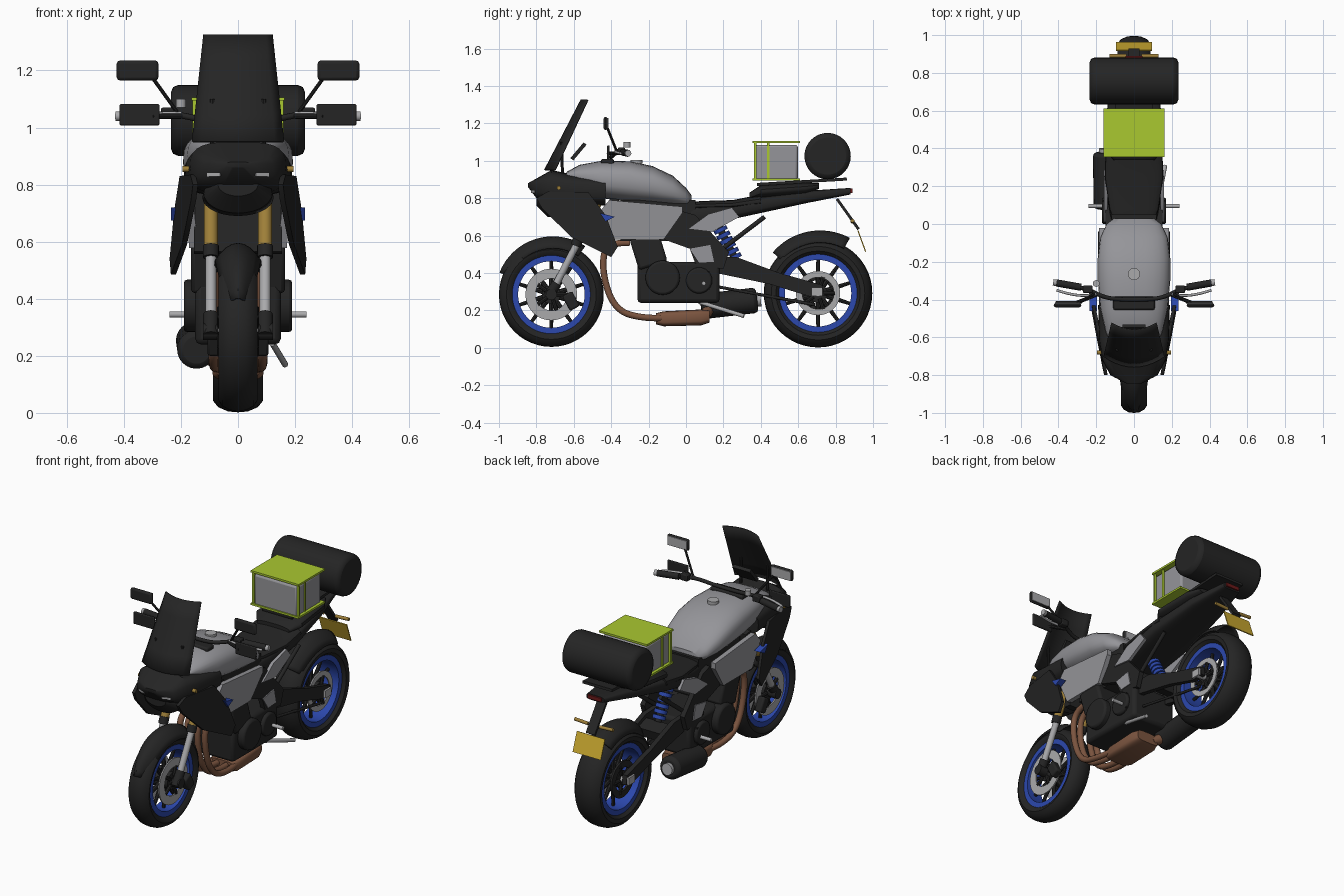
import bpy, bmesh
from math import pi, sin, cos, radians, copysign
from mathutils import Vector, Matrix

if "Cube" in bpy.data.objects:
    bpy.data.objects.remove(bpy.data.objects["Cube"])

def material(name, *rgb):
    m = bpy.data.materials.new(name)
    m.use_nodes = True
    m.diffuse_color = (*rgb, 1)
    m.node_tree.nodes["Principled BSDF"].inputs["Base Color"].default_value = (*rgb, 1)
    return m

BLACK = material("black", .018, .018, .018)
SILVER = material("silver paint", .3, .3, .32)
METAL = material("light metal", .4, .4, .41)
BLUE = material("blue", .025, .065, .42)
BROWN = material("copper brown", .2, .09, .05)
LIME = material("lime", .4, .58, .03)
YELLOW = material("plate yellow", .6, .4, .03)
GOLD = material("gold", .34, .21, .04)
RED = material("tail red", .15, .01, .01)

def finish(bm, name, mat, thick=0, bevel=0):
    bmesh.ops.recalc_face_normals(bm, faces=bm.faces)
    me = bpy.data.meshes.new(name)
    bm.to_mesh(me)
    bm.free()
    me.materials.append(mat)
    me.shade_smooth()
    me.set_sharp_from_angle(angle=radians(35))
    ob = bpy.data.objects.new(name, me)
    bpy.context.collection.objects.link(ob)
    if thick:
        mod = ob.modifiers.new("thickness", "SOLIDIFY")
        mod.thickness, mod.offset = thick, 0
    if bevel:
        mod = ob.modifiers.new("soft edges", "BEVEL")
        mod.width, mod.segments = bevel, 2
    return ob

def box(name, at, size, mat, tilt=0, bevel=0, turn=0):
    bm = bmesh.new()
    m = Matrix.Translation(at) @ Matrix.Rotation(turn, 4, 'Z') @ Matrix.Rotation(tilt, 4, 'X')
    bmesh.ops.create_cube(bm, size=1, matrix=m @ Matrix.Diagonal((*size, 1)))
    return finish(bm, name, mat, bevel=bevel)

def rod(name, a, b, r, mat, r2=None, n=16, bevel=0):
    a, b = Vector(a), Vector(b)
    m = Matrix.Translation((a + b) / 2) @ (b - a).to_track_quat('Z', 'Y').to_matrix().to_4x4()
    bm = bmesh.new()
    bmesh.ops.create_cone(bm, cap_ends=True, segments=n, radius1=r, radius2=r2 or r,
                          depth=(b - a).length, matrix=m)
    return finish(bm, name, mat, bevel=bevel)

def skin(bm, rings, wrap=True, caps=False):
    """Join equal rows of points with quads."""
    rows = [[bm.verts.new(p) for p in r] for r in rings]
    n = len(rows[0])
    for a, b in zip(rows, rows[1:]):
        for i in range(n if wrap else n - 1):
            j = (i + 1) % n
            bm.faces.new((a[i], a[j], b[j], b[i]))
    if caps:
        bm.faces.new(rows[0])
        bm.faces.new(rows[-1])

def loft(name, stations, mat, power=2.6, n=28):
    """Rounded body along y; each station is y, low z, high z, half width."""
    def pw(v):
        return copysign(abs(v) ** (2 / power), v)
    bm = bmesh.new()
    skin(bm, [[(w * pw(cos(2 * pi * i / n)), y, (lo + hi) / 2 + (hi - lo) / 2 * pw(sin(2 * pi * i / n)))
               for i in range(n)] for y, lo, hi, w in stations], caps=True)
    return finish(bm, name, mat)

def lathe(name, at, profile, mat, n=48):
    """Closed ring about the x axis from x, radius pairs."""
    bm = bmesh.new()
    rings = [[(at[0] + x, at[1] + r * cos(2 * pi * k / n), at[2] + r * sin(2 * pi * k / n))
              for x, r in profile] for k in range(n + 1)]
    skin(bm, rings)
    bmesh.ops.remove_doubles(bm, verts=bm.verts, dist=1e-5)
    return finish(bm, name, mat)

def ring(name, at, hw, r0, r1, mat):
    return lathe(name, at, [(-hw, r0), (-hw, r1), (hw, r1), (hw, r0)], mat)

def plate(name, pts, xf, t, mat, sides=(1, -1)):
    """Flat side panel from a y, z outline, on both sides."""
    for s in sides:
        bm = bmesh.new()
        skin(bm, [[(s * (xf(y, z) - d), y, z) for y, z in pts] for d in (0, t)], caps=True)
        finish(bm, name + ("_left" if s > 0 else "_right"), mat)

def tube(name, pts, r, mat):
    cu = bpy.data.curves.new(name, 'CURVE')
    cu.dimensions, cu.bevel_depth, cu.bevel_resolution, cu.use_fill_caps = '3D', r, 3, True
    sp = cu.splines.new('NURBS')
    sp.points.add(len(pts) - 1)
    sp.use_endpoint_u, sp.order_u = True, 3
    for p, q in zip(sp.points, pts):
        p.co = (*q, 1)
    cu.materials.append(mat)
    ob = bpy.data.objects.new(name, cu)
    bpy.context.collection.objects.link(ob)

def fender(name, at, r, a0, a1, hw, tip):
    bm = bmesh.new()
    rows = []
    for k in range(17):
        t = k / 16
        a = radians(a0 + (a1 - a0) * t)
        w = hw * (1 - tip * t ** 3)
        rows.append([(w * u / 4, at[1] + q * cos(a), at[2] + q * sin(a))
                     for u in range(-4, 5) for q in [r - .015 * t - .06 * (u / 4) ** 2]])
    skin(bm, rows, wrap=False)
    finish(bm, name, BLACK, thick=.008)

# Wheels
FRONT, REAR = (0, -.72, .285), (0, .706, .292)
for tag, c, R, w in (("front", FRONT, .28, .069), ("rear", REAR, .29, .087)):
    half = [(.7, .205), (.95, .225), (1, R - .04), (.8, R - .018), (.4, R - .003)]
    prof = [(x * w, r) for x, r in half] + [(0, R)] + [(-x * w, r) for x, r in half[::-1]]
    lathe(tag + "_tyre", c, prof, BLACK)
    ring(tag + "_rim", c, w * .75, .178, .212, BLUE)
    rod(tag + "_hub", (-.06, c[1], c[2]), (.06, c[1], c[2]), .05, BLACK, n=24)
    rod(tag + "_axle", (-.12, c[1], c[2]), (.12, c[1], c[2]), .018, METAL)
    for k in range(10):
        a = 2 * pi * (k + .5) / 10
        d = Vector((0, cos(a), sin(a)))
        rod(f"{tag}_spoke_{k}", Vector(c) + d * .04, Vector(c) + d * .185, .014, BLACK, r2=.009, n=8)
    for s in (1, -1):
        at = (s * .062, c[1], c[2])
        if tag == "front" or s > 0:
            ring(tag + "_disc", at, .004, .085, .138 if tag == "front" else .118, METAL)
        else:
            ring("sprocket", at, .006, .07, .11, BLACK)
        for k in range(5):
            a = 2 * pi * k / 5
            d = Vector((0, cos(a), sin(a)))
            rod(f"{tag}_carrier_{k}", Vector(at) + d * .03, Vector(at) + d * .09, .011, BLACK, n=8)
fender("front_fender", FRONT, .312, 55, 157, .08, .55)
fender("rear_fender", REAR, .337, 60, 138, .085, .2)

# Fork legs, calipers and rear arm
for s in (1, -1):
    x = s * .095
    rod("fork_lower", (x, -.70, .33), (x, -.58, .56), .019, METAL)
    rod("fork_collar", (x, -.59, .545), (x, -.575, .585), .028, BLACK)
    rod("fork_upper", (x, -.578, .575), (x, -.42, .88), .025, GOLD)
    rod("fork_foot", (x, -.74, .27), (x, -.69, .345), .027, BLACK)
    box("front_caliper", (s * .085, -.615, .25), (.045, .06, .09), BLACK, tilt=.5, bevel=.01)
    rod("front_axle_cap", (s * .07, -.72, .285), (s * .122, -.72, .285), .03, BLACK)
    rod("subframe_strut", (s * .11, .13, .48), (s * .12, .42, .7), .012, BLACK)
    box("rear_axle_block", (s * .118, .70, .3), (.012, .06, .045), METAL)
arm = [(.12, .49), (.27, .485), (.5, .40), (.73, .335), (.74, .28), (.66, .275), (.45, .34), (.16, .40)]
plate("swingarm", arm, lambda y, z: .112, .03, BLACK)
box("swingarm_bridge", (0, .3, .42), (.2, .09, .06), BLACK, tilt=-.3)
rod("chain", (.08, .15, .33), (.08, .69, .23), .008, BLACK)
rod("shock_core", (0, .17, .66), (0, .27, .46), .02, BLACK)
for k in range(6):
    c = Vector((0, .185, .63)).lerp(Vector((0, .26, .485)), k / 5)
    rod(f"shock_coil_{k}", c + Vector((0, -.005, .01)), c + Vector((0, .005, -.01)), .038, BLUE)

# Engine and frame
box("engine_block", (0, -.04, .35), (.3, .44, .22), BLACK, bevel=.02)
box("cylinder_head", (0, -.2, .52), (.33, .16, .17), BLACK, tilt=.3, bevel=.015)
box("radiator", (0, -.4, .68), (.31, .05, .24), BLACK, tilt=-.15)
box("airbox", (0, -.15, .68), (.24, .4, .22), BLACK)
for s in (1, -1):
    rod("engine_cover", (s * .12, -.125, .375), (s * .19, -.125, .375), .092, BLACK, n=28, bevel=.012)
    rod("gear_cover", (s * .12, .07, .36), (s * .17, .07, .36), .07, BLACK, n=24, bevel=.01)
    rod("footpeg", (s * .14, .095, .345), (s * .24, .095, .345), .011, METAL)
    box("footpeg_bracket", (s * .155, .1, .36), (.02, .05, .1), BLACK)
strut = [(-.12, .58), (-.02, .73), (.05, .71), (.23, .51), (.2, .42), (.05, .45), (.02, .53)]
plate("frame_strut", strut, lambda y, z: .15, .03, BLACK)
plate("frame_cover", [(.02, .53), (.13, .55), (.15, .46), (.07, .455)], lambda y, z: .156, .008, SILVER)
rod("side_stand", (.12, .07, .245), (.165, .31, .17), .011, METAL)

# Exhaust
for x in (-.085, -.035, .035, .085):
    tube("header_pipe", [(x, -.3, .56), (x, -.43, .57), (x, -.45, .4), (x, -.38, .2), (x, -.22, .155),
                         (x * .8, -.12, .16)], .018, BROWN)
loft("collector_box", [(-.16, .125, .185, .075), (-.12, .115, .195, .09), (.08, .12, .205, .09),
                       (.125, .135, .2, .075)], BROWN, power=4)
rod("muffler_link", (-.05, .1, .17), (-.14, .13, .22), .03, BROWN)
rod("muffler", (-.145, .08, .22), (-.15, .38, .255), .068, BLACK, n=24, bevel=.02)
rod("muffler_tip", (-.15, .37, .254), (-.15, .4, .257), .035, METAL)

# Bodywork
loft("fuel_tank", [(-.64, .9, .94, .12), (-.57, .86, .978, .15), (-.45, .8, 1, .178), (-.3, .78, .997, .192),
                   (-.18, .77, .972, .192), (-.07, .76, .92, .178), (0, .755, .855, .145),
                   (.03, .76, .815, .105)], SILVER)
rod("fuel_cap", (0, -.265, .985), (0, -.265, 1.005), .032, METAL, n=24)
loft("front_cowl", [(-.845, .86, .88, .04), (-.8, .8, .905, .125), (-.72, .765, .95, .168),
                    (-.62, .76, .93, .184), (-.43, .76, .91, .19)], BLACK, power=3.2)
loft("nose_underside", [(-.8, .76, .84, .07), (-.74, .7, .84, .12), (-.65, .69, .82, .125),
                        (-.56, .74, .8, .09)], BLACK, power=2)
for s in (1, -1):
    box("headlight_upper", (s * .075, -.787, .885), (.06, .05, .008), METAL, turn=s * .4)
    box("headlight_lower", (s * .08, -.806, .835), (.05, .03, .012), METAL, turn=s * .4)
    rod("front_signal", (s * .16, -.68, .855), (s * .195, -.68, .855), .011, GOLD)
    rod("rear_signal", (s * .04, .89, .675), (s * .13, .89, .68), .01, GOLD)
shield = [(-.8, .8), (-.74, .835), (-.52, .83), (-.43, .71), (-.365, .54), (-.4, .485), (-.61, .59), (-.77, .745)]
plate("side_shield", shield, lambda y, z: .165 + .17 * (y + .75) + .03 * (.85 - z), .018, BLACK)
plate("blue_fin", [(-.46, .72), (-.38, .7), (-.43, .675)], lambda y, z: .235, .04, BLUE)
panel = [(-.46, .73), (-.41, .79), (-.02, .755), (-.02, .72), (-.12, .578), (-.4, .578)]
plate("side_panel", panel, lambda y, z: .185 - .1 * max(0, .72 - z), .03, SILVER)

# Windscreen and dash
bm = bmesh.new()
skin(bm, [[((.16 - .04 * v) * u / 5, -.755 + .195 * v + (.055 - .02 * v) * (u / 5) ** 2, .95 + .375 * v)
           for u in range(-5, 6)] for v in (0, .25, .5, .75, 1)], wrap=False)
finish(bm, "windscreen", BLACK, thick=.008)
box("dash", (0, -.575, 1.05), (.12, .02, .11), BLACK, tilt=-.7)
for s in (1, -1):
    rod("screen_bracket", (s * .09, -.66, .9), (s * .09, -.665, 1.1), .008, BLACK, n=8)

# Handlebar, guards and mirrors
tube("handlebar", [(-.42, -.31, 1.04), (-.25, -.34, 1.05), (-.18, -.38, 1.04), (-.1, -.4, 1.02),
                   (.1, -.4, 1.02), (.18, -.38, 1.04), (.25, -.34, 1.05), (.42, -.31, 1.04)], .011, BLACK)
box("bar_clamp", (0, -.42, .99), (.22, .07, .04), BLACK, bevel=.01)
for s in (1, -1):
    rod("grip", (s * .28, -.335, 1.045), (s * .41, -.312, 1.04), .019, BLACK)
    rod("grip_end", (s * .41, -.312, 1.04), (s * .428, -.309, 1.04), .017, METAL)
    tube("lever", [(s * .2, -.37, 1.05), (s * .28, -.395, 1.05), (s * .41, -.35, 1.04)], .007, METAL)
    box("hand_guard", (s * .345, -.415, 1.045), (.14, .014, .075), BLACK, bevel=.005)
    rod("guard_arm", (s * .2, -.375, 1.04), (s * .3, -.415, 1.04), .01, BLACK, n=8)
    box("switch_block", (s * .245, -.345, 1.05), (.05, .04, .04), BLACK, bevel=.006)
    rod("mirror_stalk", (s * .21, -.37, 1.05), (s * .3, -.42, 1.175), .007, BLACK, n=8)
    box("mirror", (s * .352, -.43, 1.2), (.146, .022, .07), BLACK, bevel=.018)
    box("mirror_glass", (s * .352, -.418, 1.2), (.13, .006, .055), METAL)
rod("fluid_reservoir", (-.2, -.315, 1.07), (-.2, -.315, 1.1), .018, METAL)

# Seat and tail
loft("rider_seat", [(0, .74, .775, .1), (.08, .735, .785, .13), (.25, .74, .79, .155), (.4, .75, .82, .15)], BLACK)
loft("passenger_seat", [(.34, .79, .83, .11), (.4, .8, .87, .155), (.64, .82, .885, .14), (.71, .85, .88, .1)], BLACK)
loft("tail", [(.02, .64, .76, .12), (.12, .66, .77, .14), (.35, .71, .8, .15), (.65, .775, .84, .115),
              (.88, .82, .855, .06)], BLACK, power=4)
tail_panel = [(.01, .635), (.12, .715), (.245, .75), (.285, .7), (.14, .62)]
plate("tail_panel", tail_panel, lambda y, z: .16, .02, SILVER)
box("luggage_rack", (0, .62, .888), (.2, .48, .016), BLACK, tilt=.06)
box("tail_light", (0, .875, .84), (.09, .03, .022), RED)
box("plate_arm", (0, .865, .715), (.06, .015, .2), BLACK, tilt=.62)
box("number_plate", (0, .94, .57), (.19, .006, .12), YELLOW, tilt=.35)

# Luggage
box("case", (0, .48, .99), (.29, .235, .19), SILVER, bevel=.012)
for z in (.9, 1.1):
    box("case_lid", (0, .483, z), (.325, .255, .012), LIME)
for s in (1, -1):
    box("case_strap", (s * .147, .44, 1), (.006, .014, .2), LIME)
    box("front_strap", (s * .152, .37, 1), (.014, .012, .2), LIME)
rod("roll_bag", (-.235, .757, 1.025), (.235, .757, 1.025), .124, BLACK, n=32, bevel=.025)
